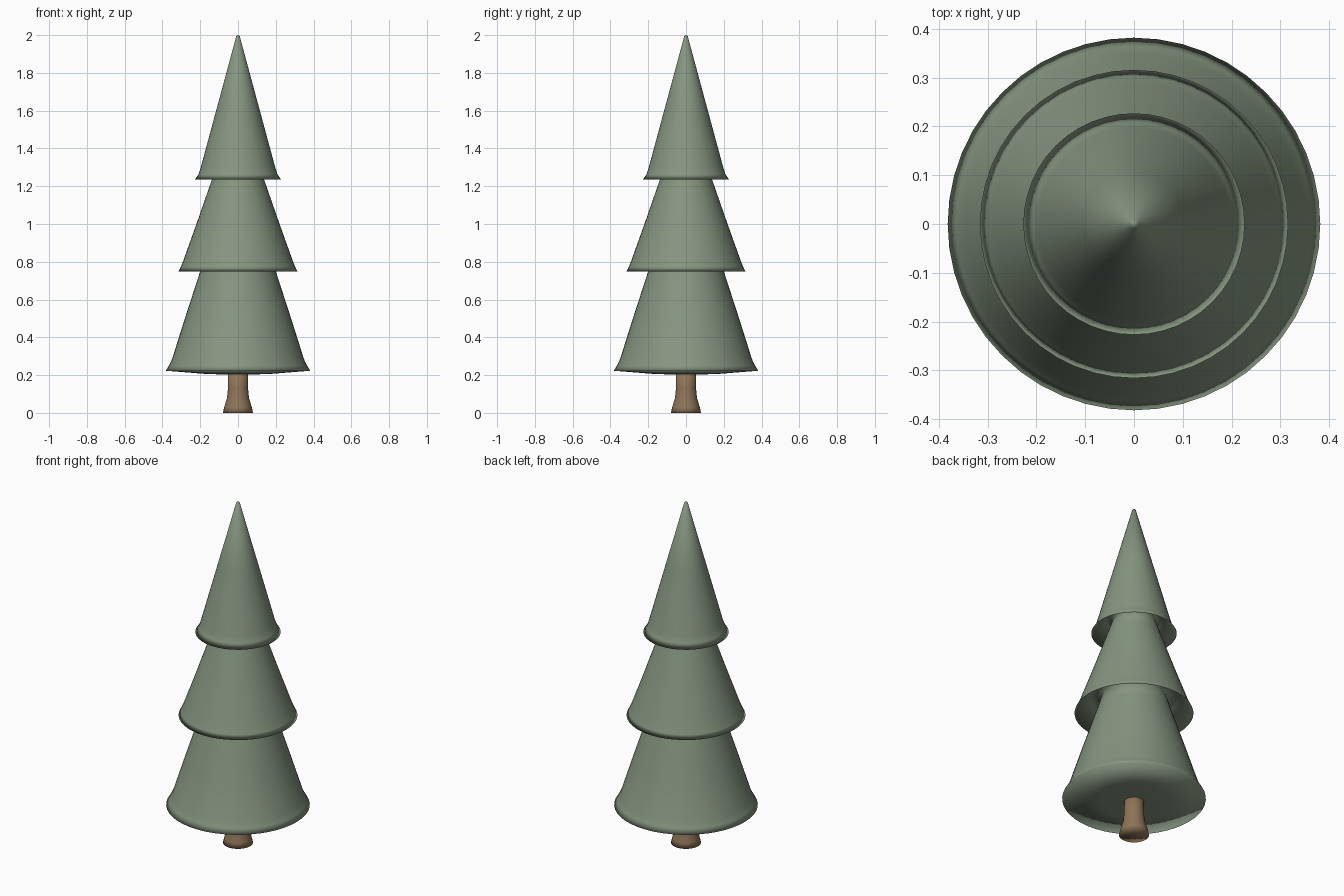
import bpy, bmesh, math

if "Cube" in bpy.data.objects:
    bpy.data.objects.remove(bpy.data.objects["Cube"])

SEG = 48

def material(name, rgb):
    m = bpy.data.materials.new(name)
    m.diffuse_color = (*rgb, 1)
    m.use_nodes = True
    m.node_tree.nodes["Principled BSDF"].inputs["Base Color"].default_value = m.diffuse_color
    return m

def lathe(name, profile, mat):
    """Spin an (r, z) profile, listed bottom to top, around z. r = 0 gives a pole."""
    bm = bmesh.new()
    rings = []
    for r, z in profile:
        if r == 0:
            rings.append([bm.verts.new((0, 0, z))] * SEG)
        else:
            rings.append([bm.verts.new((r * math.cos(2 * math.pi * i / SEG),
                                        r * math.sin(2 * math.pi * i / SEG), z))
                          for i in range(SEG)])
    for a, b in zip(rings, rings[1:]):
        for i in range(SEG):
            j = (i + 1) % SEG
            quad = list(dict.fromkeys((a[i], a[j], b[j], b[i])))
            bm.faces.new(quad).smooth = True
    bmesh.ops.recalc_face_normals(bm, faces=bm.faces[:])
    me = bpy.data.meshes.new(name)
    bm.to_mesh(me)
    bm.free()
    me.materials.append(mat)
    ob = bpy.data.objects.new(name, me)
    bpy.context.collection.objects.link(ob)
    return ob

green = material("pine green", (0.235, 0.30, 0.215))
brown = material("bark brown", (0.27, 0.175, 0.095))

# Trunk with flared foot
lathe("trunk", [(0, 0), (0.08, 0.0), (0.073, 0.03), (0.058, 0.08),
                (0.053, 0.13), (0.052, 0.25), (0, 0.25)], brown)

# Foliage: three flared skirts, the upper two hollow underneath
lathe("foliage", [
    (0, 0.20), (0.18, 0.207), (0.382, 0.223),                            # underside
    (0.365, 0.252), (0.349, 0.285), (0.278, 0.51), (0.20, 0.75), (0.17, 0.85),   # lower tier
    (0.235, 0.85), (0.316, 0.748),                                      # hollow of middle tier
    (0.302, 0.775), (0.29, 0.805), (0.22, 1.0), (0.138, 1.236), (0.11, 1.32),  # middle tier
    (0.15, 1.32), (0.227, 1.236),                                       # hollow of top tier
    (0.208, 1.265), (0.197, 1.30), (0.105, 1.64), (0.009, 1.995), (0, 2.0)],      # top tier
    green)
